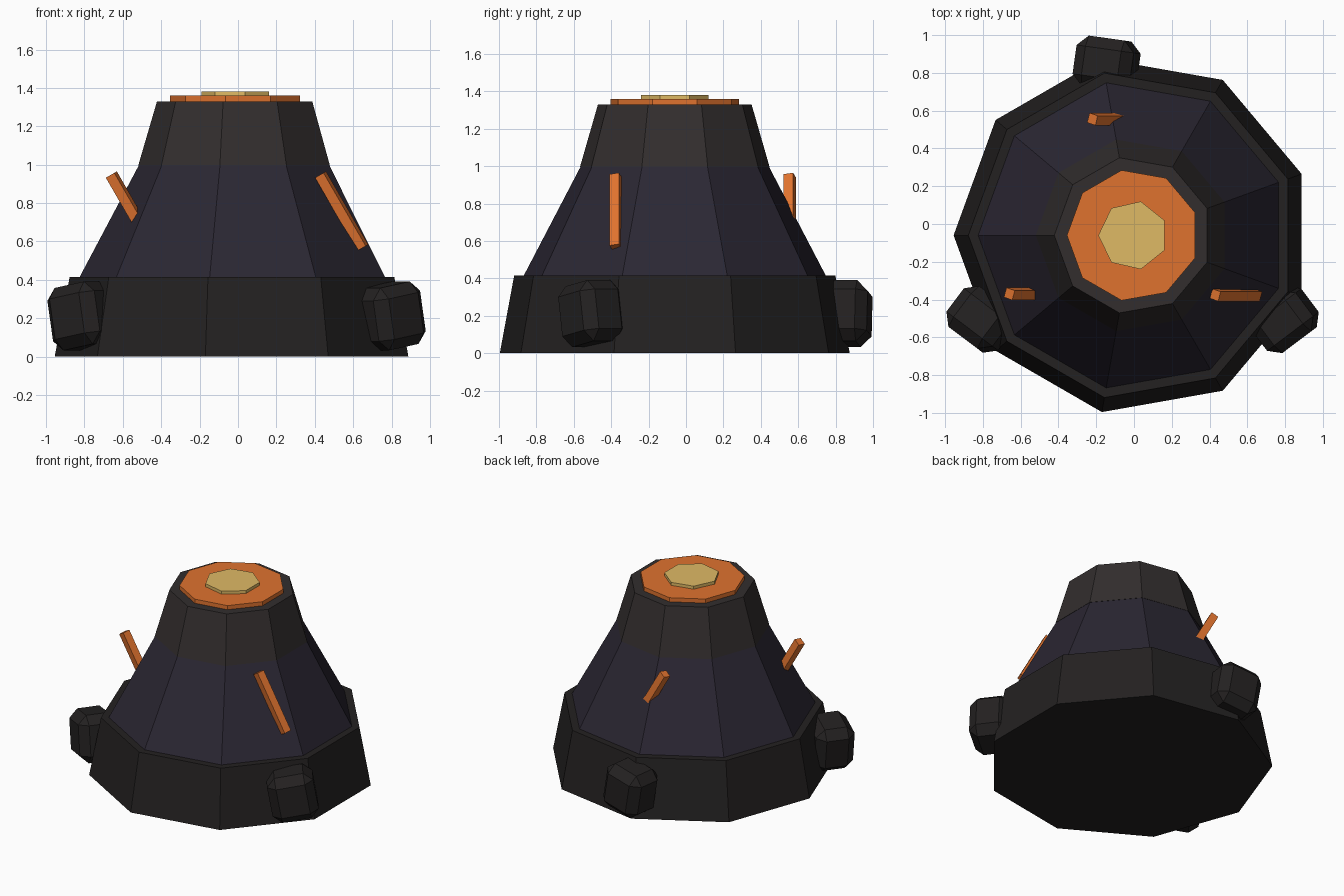
import bpy, bmesh
from math import radians, pi
from mathutils import Matrix, Euler

if "Cube" in bpy.data.objects:
    bpy.data.objects.remove(bpy.data.objects["Cube"])

CX, CY = -0.005, -0.06   # axis of the mound


def material(name, rgb):
    m = bpy.data.materials.new(name)
    m.diffuse_color = (*rgb, 1)
    m.use_nodes = True
    m.node_tree.nodes["Principled BSDF"].inputs["Base Color"].default_value = m.diffuse_color
    return m


DARK = material("dark_rock", (0.017, 0.015, 0.015))
SLATE = material("slate_rock", (0.024, 0.020, 0.033))
BROWN = material("brown_rock", (0.032, 0.027, 0.027))
ORANGE = material("orange_glow", (0.74, 0.17, 0.028))
YELLOW = material("yellow_glow", (0.74, 0.49, 0.13))


def add_object(name, bm, mat):
    bmesh.ops.recalc_face_normals(bm, faces=bm.faces)
    mesh = bpy.data.meshes.new(name)
    bm.to_mesh(mesh)
    bm.free()
    mesh.materials.append(mat)
    ob = bpy.data.objects.new(name, mesh)
    bpy.context.collection.objects.link(ob)
    return ob


def frustum(name, sides, z0, z1, r0, r1, mat):
    """Tapered prism about the mound axis with one corner facing -x."""
    bm = bmesh.new()
    bmesh.ops.create_cone(bm, cap_ends=True, segments=sides,
                          radius1=r0, radius2=r1, depth=z1 - z0)
    # turn so that some corner lies exactly on -x
    v = bm.verts[:][0].co
    turn = pi - Matrix.Identity(2).col[0].angle_signed(v.xy) * -1
    bmesh.ops.rotate(bm, verts=bm.verts, matrix=Matrix.Rotation(turn, 3, 'Z'))
    ob = add_object(name, bm, mat)
    ob.location = (CX, CY, (z0 + z1) / 2)
    return ob


def block(name, size, location, rotation, mat, bevel=0):
    bm = bmesh.new()
    bmesh.ops.create_cube(bm, size=1)
    bmesh.ops.scale(bm, vec=size, verts=bm.verts)
    if bevel:
        bmesh.ops.bevel(bm, geom=bm.edges[:], offset=bevel, segments=1,
                        affect='EDGES', profile=0.5)
    ob = add_object(name, bm, mat)
    ob.location = location
    ob.rotation_euler = rotation
    return ob


# stacked mound tiers
frustum("base_tier", 9, 0.0, 0.415, 0.95, 0.872, DARK)
frustum("middle_tier", 9, 0.40, 1.0, 0.828, 0.51, SLATE)
frustum("upper_tier", 9, 0.995, 1.33, 0.515, 0.417, BROWN)

# glowing crater discs
frustum("crater_disc", 9, 1.31, 1.36, 0.35, 0.35, ORANGE)
frustum("crater_core", 7, 1.34, 1.382, 0.184, 0.184, YELLOW)

# boulders around the foot: x, y, yaw
for i, (x, y, yaw) in enumerate([(0.795, -0.507, 37), (-0.81, -0.505, -37),
                                 (-0.145, 0.848, -8)]):
    block(f"boulder_{i + 1}", (0.31, 0.27, 0.33), (x, y, 0.212),
          Euler((0, radians(-10), radians(yaw))), DARK, 0.058)

# slanted lava streaks, spun a little about their own length
streak_turn = (Matrix.Rotation(radians(-30), 3, 'Y')
               @ Matrix.Rotation(radians(-17), 3, 'Z')).to_euler()
for i, (x, y) in enumerate([(0.54, -0.376), (-0.55, -0.37), (-0.11, 0.555)]):
    block(f"lava_streak_{i + 1}", (0.053, 0.053, 0.44), (x, y, 0.758),
          streak_turn, ORANGE)
